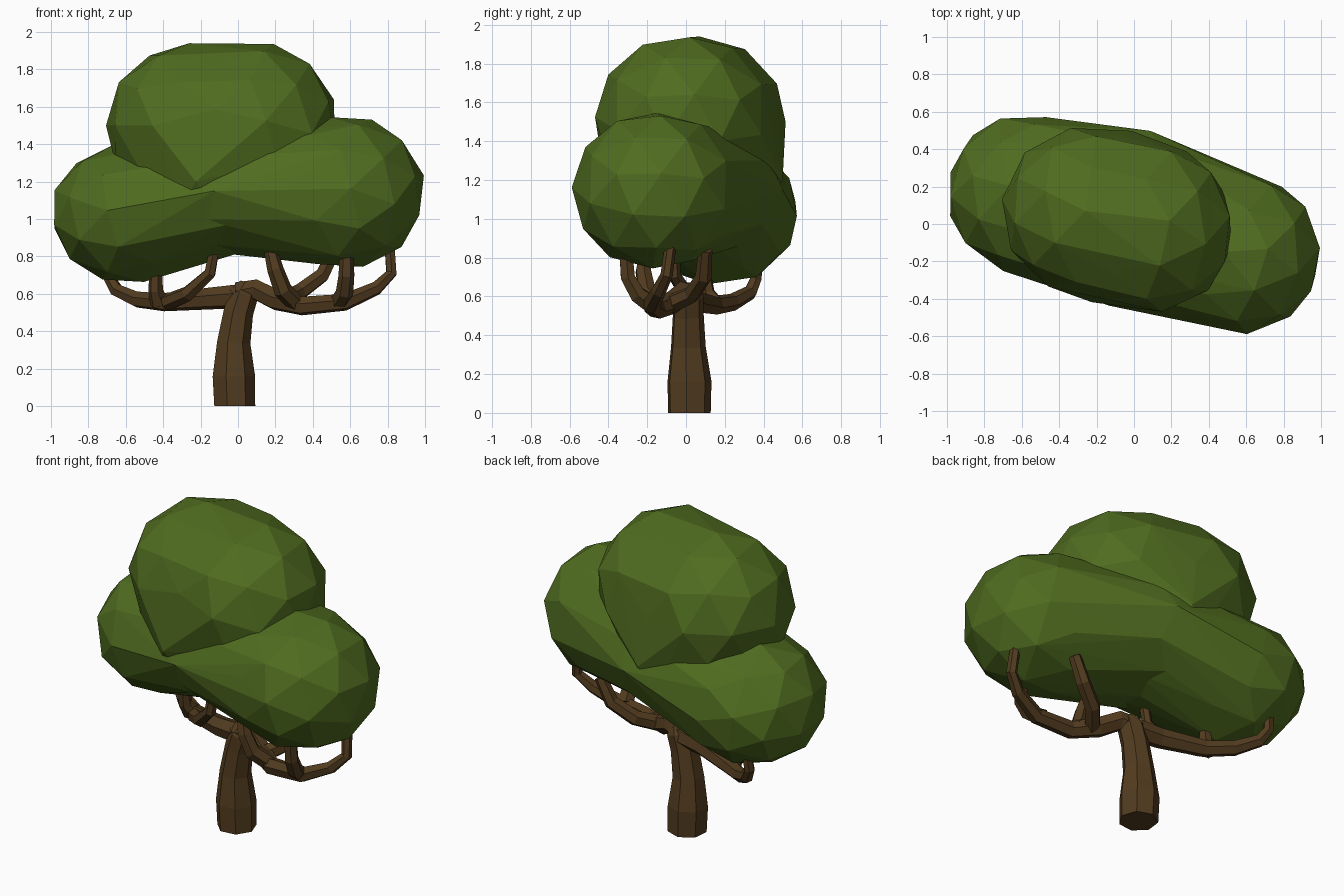
import bpy, bmesh, math
from mathutils import Vector, Matrix

if "Cube" in bpy.data.objects:
    bpy.data.objects.remove(bpy.data.objects["Cube"])


def material(name, col):
    m = bpy.data.materials.new(name)
    m.diffuse_color = (*col, 1)
    m.use_nodes = True
    m.node_tree.nodes["Principled BSDF"].inputs["Base Color"].default_value = m.diffuse_color
    return m


leaf = material("leaf green", (0.079, 0.15, 0.014))
bark = material("bark brown", (0.085, 0.045, 0.014))


def finish(bm, name, mat):
    bmesh.ops.recalc_face_normals(bm, faces=bm.faces)
    me = bpy.data.meshes.new(name)
    bm.to_mesh(me)
    bm.free()
    me.materials.append(mat)
    ob = bpy.data.objects.new(name, me)
    bpy.context.collection.objects.link(ob)
    return ob


def foliage(name, blobs):
    """Faceted mass: convex hull around several ellipsoids (centre, radii, z turn, facet turn)."""
    bm = bmesh.new()
    for c, r, turn, spin in blobs:
        mat = (Matrix.Translation(c) @ Matrix.Rotation(math.radians(turn), 4, 'Z')
               @ Matrix.Diagonal((*r, 1)) @ Matrix.Rotation(math.radians(spin), 4, (1, 2, 0.5)))
        bmesh.ops.create_icosphere(bm, subdivisions=2, radius=1, matrix=mat)
    bmesh.ops.delete(bm, geom=bm.edges[:], context='EDGES_FACES')
    bmesh.ops.convex_hull(bm, input=bm.verts[:])
    bmesh.ops.delete(bm, geom=[v for v in bm.verts if not v.link_faces], context='VERTS')
    return finish(bm, name, leaf)


def limb(name, pts, sides=6):
    """Faceted tube through (x, y, z, radius) points."""
    bm = bmesh.new()
    P = [Vector(p[:3]) for p in pts]
    rings, prev, side = [], None, None
    for i, p in enumerate(P):
        d = (P[min(i + 1, len(P) - 1)] - P[max(i - 1, 0)]).normalized()
        if i == 0 and p.z == 0:
            d = Vector((0, 0, 1))
        if side is None:
            side = d.orthogonal().normalized()
        else:
            side = (prev.rotation_difference(d) @ side).normalized()
        prev = d
        up = d.cross(side)
        rings.append([bm.verts.new(p + pts[i][3] * (math.cos(a) * side + math.sin(a) * up))
                      for a in (2 * math.pi * k / sides for k in range(sides))])
    for a, b in zip(rings, rings[1:]):
        for k in range(sides):
            j = (k + 1) % sides
            bm.faces.new((a[k], a[j], b[j], b[k]))
    bm.faces.new(rings[0][::-1])
    bm.faces.new(rings[-1])
    return finish(bm, name, bark)


# Canopy: two low side masses meeting in the middle, and a crown on top
middle = ((-0.02, 0.03, 1.15), (0.25, 0.48, 0.34), -13, 0)
foliage("left_foliage", [((-0.585, 0.16, 1.03), (0.42, 0.43, 0.375), 15, 20), middle])
foliage("right_foliage", [((0.575, -0.16, 1.145), (0.43, 0.43, 0.41), 35, 20), middle])
foliage("crown_foliage", [((-0.26, 0.07, 1.50), (0.45, 0.45, 0.44), 10, 0),
                          ((0.08, -0.01, 1.51), (0.45, 0.47, 0.44), 40, 15),
                          ((-0.12, 0.04, 1.2), (0.32, 0.47, 0.27), -13, 0)])

# Trunk
limb("trunk", [(-0.02, 0.015, 0, 0.113), (-0.025, 0.015, 0.16, 0.117),
               (-0.025, 0.01, 0.34, 0.092), (0.0, 0.01, 0.5, 0.082),
               (0.03, 0.01, 0.6, 0.08), (0.05, 0.01, 0.66, 0.04)], 7)

# Main branches
limb("left_branch", [(0.05, 0.01, 0.59, 0.068), (-0.15, 0.05, 0.575, 0.06), (-0.4, 0.15, 0.555, 0.05),
                     (-0.54, 0.24, 0.57, 0.045), (-0.65, 0.33, 0.62, 0.038),
                     (-0.69, 0.36, 0.69, 0.032), (-0.68, 0.37, 0.78, 0.03)])
limb("right_branch", [(0.0, 0.01, 0.6, 0.065), (0.1, -0.01, 0.62, 0.06), (0.2, -0.07, 0.57, 0.06),
                      (0.34, -0.15, 0.535, 0.052), (0.57, -0.18, 0.555, 0.047),
                      (0.74, -0.14, 0.63, 0.038), (0.82, -0.1, 0.71, 0.032),
                      (0.81, -0.08, 0.86, 0.03)])

# Upright twigs reaching into the canopy
twigs = {
    "left_inner_twig": [(-0.38, 0.12, 0.555, 0.045), (-0.27, 0.01, 0.6, 0.042),
                        (-0.15, -0.06, 0.71, 0.034), (-0.13, -0.06, 0.82, 0.03)],
    "left_outer_twig": [(-0.42, 0.15, 0.555, 0.055), (-0.44, 0.11, 0.62, 0.04), (-0.44, 0.09, 0.76, 0.032)],
    "right_inner_twig": [(0.32, -0.13, 0.54, 0.05), (0.24, -0.2, 0.62, 0.05),
                         (0.2, -0.22, 0.73, 0.044), (0.165, -0.2, 0.87, 0.033)],
    "right_back_twig": [(0.24, -0.08, 0.56, 0.05), (0.33, 0.03, 0.61, 0.046),
                        (0.45, 0.09, 0.7, 0.043), (0.52, 0.1, 0.84, 0.036)],
    "right_outer_twig": [(0.54, -0.17, 0.555, 0.052), (0.57, -0.25, 0.61, 0.047),
                         (0.58, -0.3, 0.7, 0.042), (0.58, -0.31, 0.84, 0.038)],
}
for name, pts in twigs.items():
    limb(name, pts)
